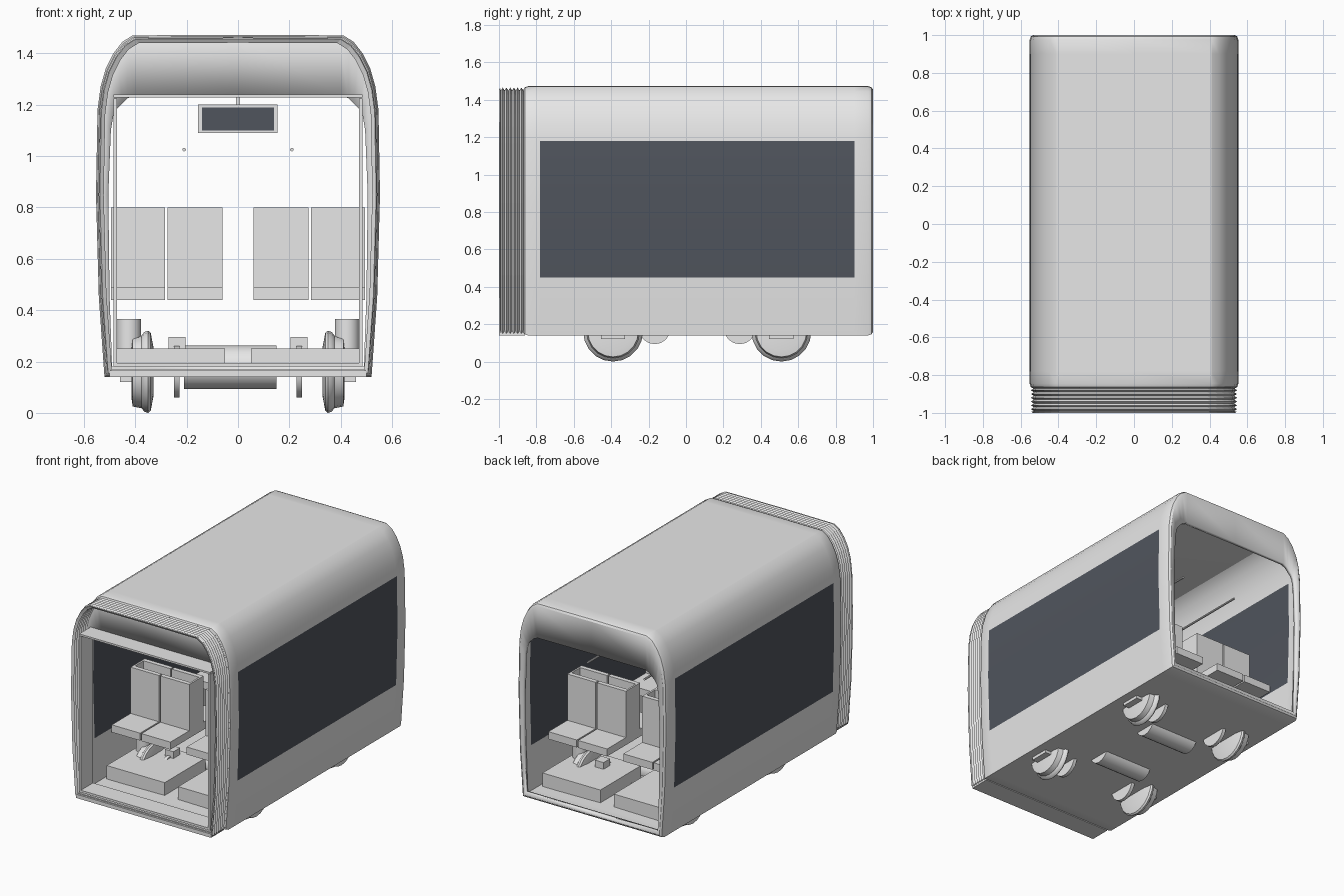
import bpy, bmesh, math
from mathutils import Matrix

cube = bpy.data.objects.get("Cube")
if cube:
    bpy.data.objects.remove(cube, do_unlink=True)


def material(name, rgb):
    m = bpy.data.materials.new(name)
    m.use_nodes = True
    m.diffuse_color = (*rgb, 1)
    m.node_tree.nodes["Principled BSDF"].inputs["Base Color"].default_value = (*rgb, 1)
    return m


GREY = material("light_grey", (0.8, 0.8, 0.8))
GLASS = material("dark_glass", (0.08, 0.09, 0.11))
MID = 0.06                    # middle of the saloon along y


def finish(name, bm, mats, smooth=None):
    bmesh.ops.recalc_face_normals(bm, faces=bm.faces)
    me = bpy.data.meshes.new(name)
    bm.to_mesh(me)
    bm.free()
    ob = bpy.data.objects.new(name, me)
    bpy.context.collection.objects.link(ob)
    for m in mats:
        me.materials.append(m)
    if smooth:
        bpy.ops.object.select_all(action='DESELECT')
        ob.select_set(True)
        bpy.context.view_layer.objects.active = ob
        bpy.ops.object.shade_smooth_by_angle(angle=math.radians(smooth))
    return ob


def box(name, xs, ys, zs, mat=GREY):
    bm = bmesh.new()
    size = [b - a for a, b in (xs, ys, zs)]
    centre = [(a + b) / 2 for a, b in (xs, ys, zs)]
    bmesh.ops.create_cube(bm, size=1, matrix=Matrix.Translation(centre) @ Matrix.Diagonal((*size, 1)))
    return finish(name, bm, [mat])


def pair(side, a, b):
    return sorted((side * a, side * b))


def lathe_x(name, profile, y, z, segs=20):
    """Turn (x, radius) points about a cross-wise axle."""
    bm = bmesh.new()
    rings = []
    for x, r in profile:
        angles = [2 * math.pi * i / segs for i in range(segs)]
        rings.append([bm.verts.new((x, y + r * math.sin(a), z + r * math.cos(a))) for a in angles])
    skin(bm, rings)
    bm.faces.new(rings[0])
    bm.faces.new(rings[-1])
    return finish(name, bm, [GREY], 35)


def skin(bm, rings):
    for a, b in zip(rings, rings[1:]):
        for i in range(len(a)):
            j = (i + 1) % len(a)
            bm.faces.new((a[i], a[j], b[j], b[i]))


def full_loop(half):
    """Mirror a half section, keeping its two centre points single."""
    return half + [(-x, z) for x, z in reversed(half[1:-1])]


def inset(loop, amount):
    return [(x * (1 - amount / 0.55), 0.8 + (z - 0.8) * (1 - amount / 0.66)) for x, z in loop]


# Car body: section swept along y, with an open portal at each end
section = full_loop([(0, .14), (.52, .14), (.542, .45), (.553, .85), (.547, 1.18), (.535, 1.27),
                     (.515, 1.34), (.485, 1.4), (.45, 1.445), (.41, 1.47), (0, 1.472)])
portal = full_loop([(0, .18), (.49, .18), (.5, .45), (.505, .85), (.495, 1.1), (.485, 1.16),
                    (.47, 1.185), (.45, 1.205), (.43, 1.225), (.4, 1.238), (0, 1.24)])
stations = [(-.87, portal), (-.87, inset(section, .02)), (-.862, inset(section, .006)), (-.845, section),
            (-.78, section), (.9, section), (.975, section), (.992, inset(section, .006)),
            (1, inset(section, .018)), (1, portal)]
bm = bmesh.new()
skin(bm, [[bm.verts.new((x, y, z)) for x, z in loop] for y, loop in stations])
for f in bm.faces:
    c = f.calc_center_median()
    if -.78 < c.y < .9 and .45 < c.z < 1.18 and abs(c.x) > .5 and abs(f.normal.y) < .5:
        f.material_index = 1      # side windows
body = finish("car_body", bm, [GREY, GLASS], 30)
solid = body.modifiers.new("wall", 'SOLIDIFY')
solid.thickness = .025
solid.offset = -1

# Gangway bellows with zigzag folds
bm = bmesh.new()
folds = 14
rings = []
for i in range(folds + 1):
    loop = inset(section, .03 if i % 2 else .015)
    y = -1 + .14 * i / folds
    rings.append([bm.verts.new((x, y, z)) for x, z in loop])
skin(bm, rings)
bellows = finish("gangway_bellows", bm, [GREY])
solid = bellows.modifiers.new("fabric", 'SOLIDIFY')
solid.thickness = .008
solid.offset = -1

# Gangway lining
for s, side in ((1, "left"), (-1, "right")):
    box(f"gangway_side_{side}", pair(s, .472, .484), (-.99, -.86), (.18, 1.225))
box("gangway_ceiling", (-.484, .484), (-.99, -.86), (1.228, 1.24))
box("gangway_floor", (-.484, .484), (-.99, -.86), (.18, .195))
box("gangway_sill", (-.5, .5), (-1, -.86), (.14, .165))

# Seats: back-to-back groups either side of the aisle
for end, row in ((-1, "front"), (1, "rear")):
    yc = MID + end * .415
    for s, side in ((1, "left"), (-1, "right")):
        for a, b, place in ((.06, .275, "aisle"), (.285, .495, "window")):
            for facing, way in ((-1, "forward"), (1, "backward")):
                tag = f"{row}_{side}_{place}_{way}"
                back = sorted((yc + facing * .045, yc + facing * .075))
                cushion = sorted((yc + facing * .045, yc + facing * .275))
                box("seat_back_" + tag, pair(s, a, b), back, (.49, .8))
                box("seat_cushion_" + tag, pair(s, a, b), cushion, (.44, .49))
        for x in (.06, .483):
            box(f"seat_end_panel_{row}_{side}", pair(s, x, x + .012), (yc - .046, yc + .046), (.44, .8))

        # Raised equipment box over each bogie corner
        yb = .065 + end * .555
        box(f"floor_box_{row}_{side}", pair(s, .05, .48), (yb - .215, yb + .215), (.16, .25))

# Running gear
for y, row in ((-.39, "front"), (.51, "rear")):
    for s, side in ((1, "left"), (-1, "right")):
        tag = f"{row}_{side}"
        rim = [(.33, .1), (.34, .152), (.35, .16), (.365, .155), (.375, .142), (.41, .135), (.415, .1)]
        lathe_x("wheel_" + tag, [(s * x, r) for x, r in rim], y, .16)
        lathe_x("brake_disc_" + tag, [(s * .227, .1), (s * .25, .1)], y, .16)
        box("brake_caliper_" + tag, pair(s, .205, .27), (y + .0, y + .07), (.2, .295))
        box("axle_box_" + tag, pair(s, .4, .46), (y - .065, y + .065), (.12, .2))
        bpy.ops.mesh.primitive_cylinder_add(vertices=20, radius=.048, depth=.12,
                                            location=(s * .425, y, .305))
        spring = bpy.context.object
        spring.name = "air_spring_" + tag
        spring.data.materials.append(GREY)
        bpy.ops.object.shade_smooth_by_angle()
    lathe_x(f"axle_{row}", [(-.34, .012), (.34, .012)], y, .16, 10)
    ym = MID + (y - MID) * .505
    lathe_x(f"traction_motor_{row}", [(-.21, .085), (.15, .085)], ym, .178, 16)

# Hanging information screen
box("screen_case", (-.155, .153), (MID - .02, MID + .02), (1.09, 1.2))
for d, face in ((-1, "front"), (1, "rear")):
    ys = sorted((MID + d * .019, MID + d * .023))
    box(f"screen_{face}", (-.14, .14), ys, (1.1, 1.19), GLASS)
box("screen_hanger", (-.007, .007), (MID - .007, MID + .007), (1.2, 1.45))

# Overhead handrails
for s, side in ((1, "left"), (-1, "right")):
    bpy.ops.mesh.primitive_cylinder_add(vertices=10, radius=.007, depth=1.36,
                                        location=(s * .21, MID, 1.025), rotation=(math.pi / 2, 0, 0))
    rail = bpy.context.object
    rail.name = "handrail_" + side
    rail.data.materials.append(GREY)
    bpy.ops.object.shade_smooth_by_angle()
